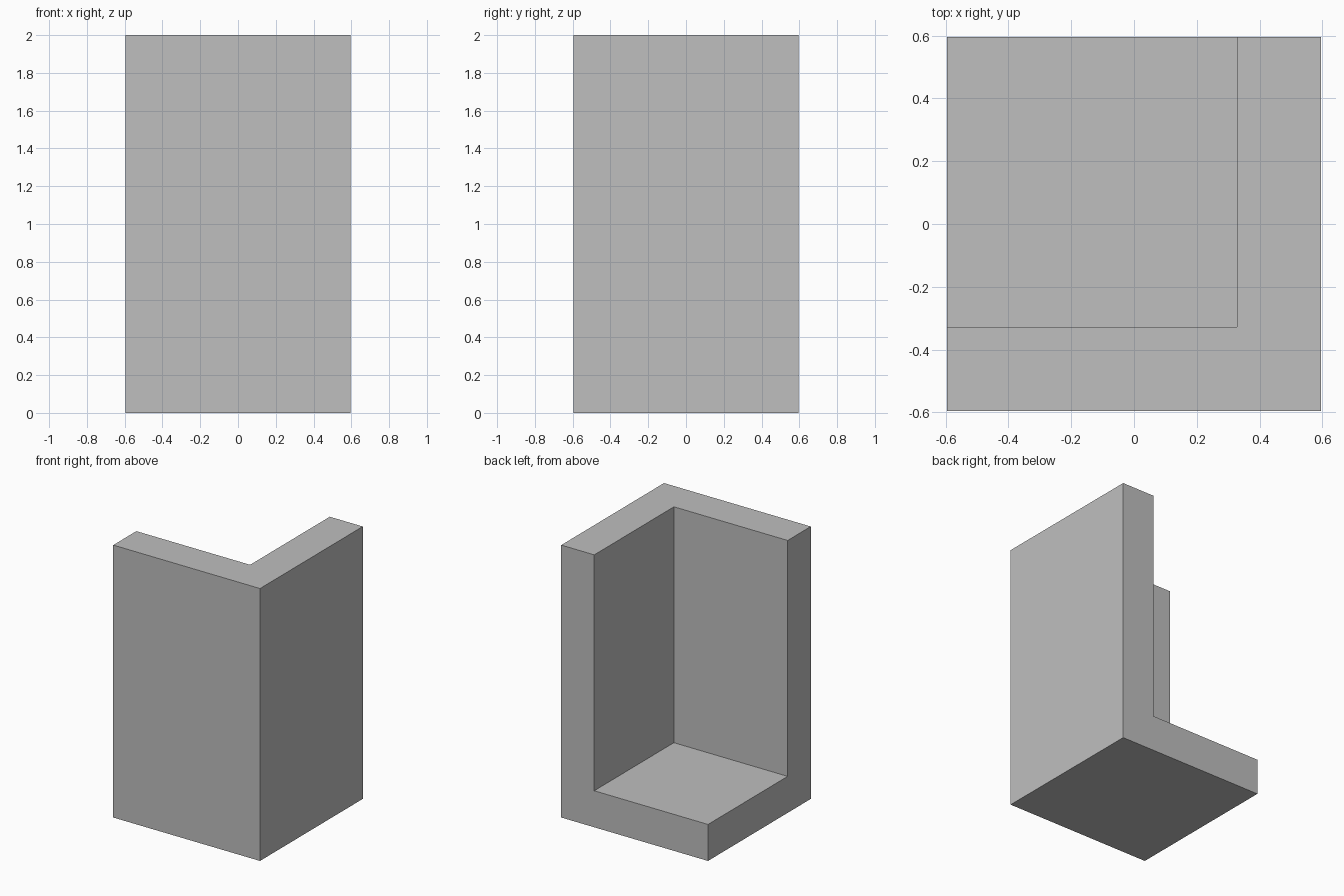
import bpy
import bmesh
from mathutils import Matrix, Vector

if "Cube" in bpy.data.objects:
    bpy.data.objects.remove(bpy.data.objects["Cube"], do_unlink=True)

HALF = 0.596       # half the footprint
THICK = 0.268      # thickness of the walls and floor
HEIGHT = 2.0
INNER = HALF - THICK

grey = bpy.data.materials.new("plain grey")
grey.use_nodes = True
colour = (0.52, 0.52, 0.52, 1)
grey.diffuse_color = colour
grey.node_tree.nodes["Principled BSDF"].inputs["Base Color"].default_value = colour


def extruded(name, outline, bottom, top):
    """Extrude a flat outline from bottom to top."""
    bm = bmesh.new()
    base = bm.faces.new([bm.verts.new((x, y, bottom)) for x, y in outline])
    result = bmesh.ops.extrude_face_region(bm, geom=[base], use_keep_orig=True)
    moved = [v for v in result["geom"] if isinstance(v, bmesh.types.BMVert)]
    bmesh.ops.translate(bm, verts=moved, vec=(0, 0, top - bottom))
    bmesh.ops.recalc_face_normals(bm, faces=bm.faces)
    mesh = bpy.data.meshes.new(name)
    bm.to_mesh(mesh)
    bm.free()
    mesh.materials.append(grey)
    obj = bpy.data.objects.new(name, mesh)
    bpy.context.collection.objects.link(obj)
    return obj


# One solid corner block: a full-height block with its back corner hollowed out
body = extruded("corner_block",
                [(-HALF, -HALF), (HALF, -HALF), (HALF, HALF), (-HALF, HALF)],
                0, HEIGHT)

# Hollow above the floor, open to the top, the back and the -x side
hollow = extruded("hollow_cutter",
                  [(-1, -INNER), (INNER, -INNER), (INNER, 1), (-1, 1)],
                  THICK, HEIGHT + 1)
hollow.hide_render = True
hollow.hide_set(True)

cut = body.modifiers.new("hollow", 'BOOLEAN')
cut.operation = 'DIFFERENCE'
cut.solver = 'EXACT'
cut.object = hollow
bpy.context.view_layer.objects.active = body
body.select_set(True)
bpy.ops.object.modifier_apply(modifier=cut.name)
bpy.data.objects.remove(hollow, do_unlink=True)
